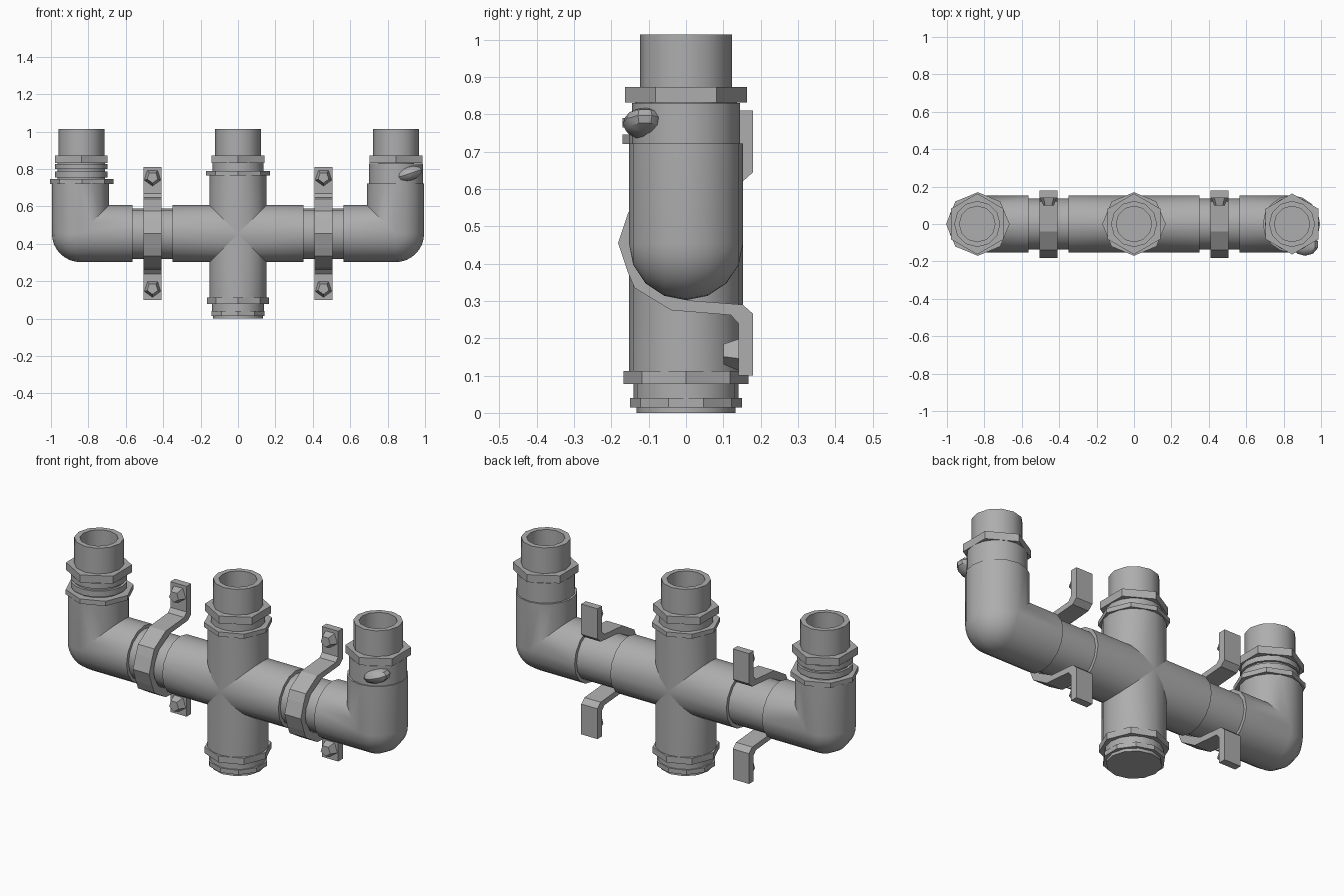
import bpy, bmesh, math
from mathutils import Matrix, Vector

if "Cube" in bpy.data.objects:
    bpy.data.objects.remove(bpy.data.objects["Cube"])

AXIS_Z = 0.455      # height of the horizontal run
R = 0.153           # fitting radius
N = 16

grey = bpy.data.materials.new("pipe grey")
grey.diffuse_color = (0.42, 0.42, 0.42, 1)
grey.use_nodes = True
grey.node_tree.nodes["Principled BSDF"].inputs["Base Color"].default_value = grey.diffuse_color


def finish(name, bm, smooth=True):
    bmesh.ops.remove_doubles(bm, verts=bm.verts, dist=1e-5)
    bmesh.ops.recalc_face_normals(bm, faces=bm.faces)
    mesh = bpy.data.meshes.new(name)
    bm.to_mesh(mesh)
    bm.free()
    mesh.materials.append(grey)
    ob = bpy.data.objects.new(name, mesh)
    bpy.context.collection.objects.link(ob)
    if smooth:
        bpy.ops.object.select_all(action='DESELECT')
        ob.select_set(True)
        bpy.context.view_layer.objects.active = ob
        bpy.ops.object.shade_smooth_by_angle(angle=math.radians(35))
    return ob


def loft(name, rings, caps=(True, True), smooth=True):
    """Skin closed rings of points, optionally capping the ends."""
    bm = bmesh.new()
    rows = [[bm.verts.new(p) for p in ring] for ring in rings]
    n = len(rows[0])
    for a, b in zip(rows, rows[1:]):
        for i in range(n):
            j = (i + 1) % n
            bm.faces.new((a[i], a[j], b[j], b[i]))
    for use, row in zip(caps, (rows[0], rows[-1])):
        if use:
            bm.faces.new(row)
    return finish(name, bm, smooth)


def ring(r, z, n=N, x=0.0, turn=0.0):
    return [(x + r * math.cos(turn + math.tau * i / n),
             r * math.sin(turn + math.tau * i / n), z) for i in range(n)]


def collar(name, x, z0, z1, r, n, turn=0.0):
    return loft(name, [ring(r, z0, n, x, turn), ring(r, z1, n, x, turn)])


# Cross fitting: four arms meeting on diagonal seams
circle = [(R * math.cos(math.tau * i / N), R * math.sin(math.tau * i / N)) for i in range(N)]
for side, label in ((1, "right"), (-1, "left")):
    loft(f"cross_arm_{label}", [
        [(side * abs(u), v, AXIS_Z + u) for u, v in circle],
        [(side * 0.35, v, AXIS_Z + u) for u, v in circle]], (False, True))
for side, end, label in ((1, 0.77, "top"), (-1, 0.08, "bottom")):
    loft(f"cross_arm_{label}", [
        [(u, v, AXIS_Z + side * abs(u)) for u, v in circle],
        [(u, v, end) for u, v in circle]], (False, True))

for side, label in ((1, "right"), (-1, "left")):
    cx = side * 0.842

    # Thin pipe between cross and elbow
    loft(f"link_pipe_{label}", [
        [(side * x, v * 0.135 / R, AXIS_Z + u * 0.135 / R) for u, v in circle]
        for x in (0.34, 0.58)])

    # Elbow: round outer corner, sharp inner corner
    rings = [[(side * 0.565, v, AXIS_Z - u) for u, v in circle]]
    for k in range(9):
        t = math.pi / 2 * k / 8
        rings.append([
            (cx + side * (u * math.sin(t) if u > 0 else u), v,
             AXIS_Z - (u * math.cos(t) if u > 0 else u)) for u, v in circle])
    rings.append([(cx + side * u, v, 0.722) for u, v in circle])
    loft(f"elbow_{label}", rings)

    # Strap clamp: half outline in (y, z), mirrored above the pipe
    outer = [(-0.182, 0), (-0.157, -0.075), (-0.138, -0.12), (-0.04, -0.18),
             (0.12, -0.193), (0.14, -0.215), (0.14, -0.355)]
    inner = [(0.18, -0.355), (0.18, -0.19), (0.152, -0.165), (0.0, -0.153),
             (-0.098, -0.1), (-0.136, -0.04), (-0.142, 0)]
    bm = bmesh.new()
    for flip in (1, -1):
        grid = []
        for (a, b) in zip(outer, reversed(inner)):
            grid.append([bm.verts.new((side * 0.457 + dx, y, AXIS_Z + flip * z))
                         for dx, (y, z) in ((-0.049, a), (0.049, a), (0.049, b), (-0.049, b))])
        for a, b in zip(grid, grid[1:]):
            for i in range(4):
                j = (i + 1) % 4
                bm.faces.new((a[i], a[j], b[j], b[i]))
        bm.faces.new(grid[-1])
    finish(f"clamp_{label}", bm, smooth=False)

    # Five-sided tapered bolts on the clamp tabs
    for z, place in ((0.16, "lower"), (0.755, "upper")):
        rings = []
        for y, r in ((0.142, 0.047), (0.1, 0.03)):
            rings.append([(side * 0.457 + r * math.sin(math.tau * i / 5), y,
                           z - r * math.cos(math.tau * i / 5)) for i in range(5)])
        loft(f"bolt_{place}_{label}", rings, smooth=False)

# Open nozzles with hex nuts on the three risers
for x, label in ((-0.838, "left"), (0, "centre"), (0.845, "right")):
    loft(f"nozzle_{label}", [ring(r, z, 12, x) for r, z in (
        (0.095, 0.76), (0.095, 1.013), (0.123, 1.013), (0.123, 0.85))], (True, False))
    hexnut = [ring(r, z, 6, x, math.pi / 6) for r, z in (
        (0.11, 0.832), (0.163, 0.832), (0.163, 0.873), (0.11, 0.873))]
    loft(f"nut_{label}", hexnut, (False, False), smooth=False)

# Necks and flanges under the nuts
collar("neck_centre", 0, 0.76, 0.836, 0.136, N)
collar("flange_centre", 0, 0.765, 0.79, 0.17, 8)
collar("neck_left", -0.838, 0.715, 0.836, 0.128, N)
collar("neck_ring_upper_left", -0.838, 0.80, 0.828, 0.141, N)
collar("neck_ring_lower_left", -0.838, 0.755, 0.787, 0.141, N)
collar("flange_left", -0.835, 0.72, 0.746, 0.17, 8)
collar("neck_right", 0.845, 0.715, 0.83, 0.145, N)

# Pinched lug on the front of the right neck
bm = bmesh.new()
bmesh.ops.create_uvsphere(bm, u_segments=10, v_segments=6, radius=1)
bm.transform(Matrix.Translation((0.915, -0.11, 0.775))
             @ Matrix.Rotation(math.radians(-18), 4, 'Y')
             @ Matrix.Diagonal((0.075, 0.06, 0.038, 1)))
finish("neck_lug", bm)

# Closed bottom end of the cross
collar("bottom_flange", 0, 0.077, 0.112, 0.167, 8)
collar("bottom_neck", 0, 0.03, 0.085, 0.14, N)
collar("bottom_ring", 0, 0.015, 0.04, 0.15, 10, math.pi / 10)
collar("bottom_cap", 0, 0.0, 0.02, 0.133, 12)
